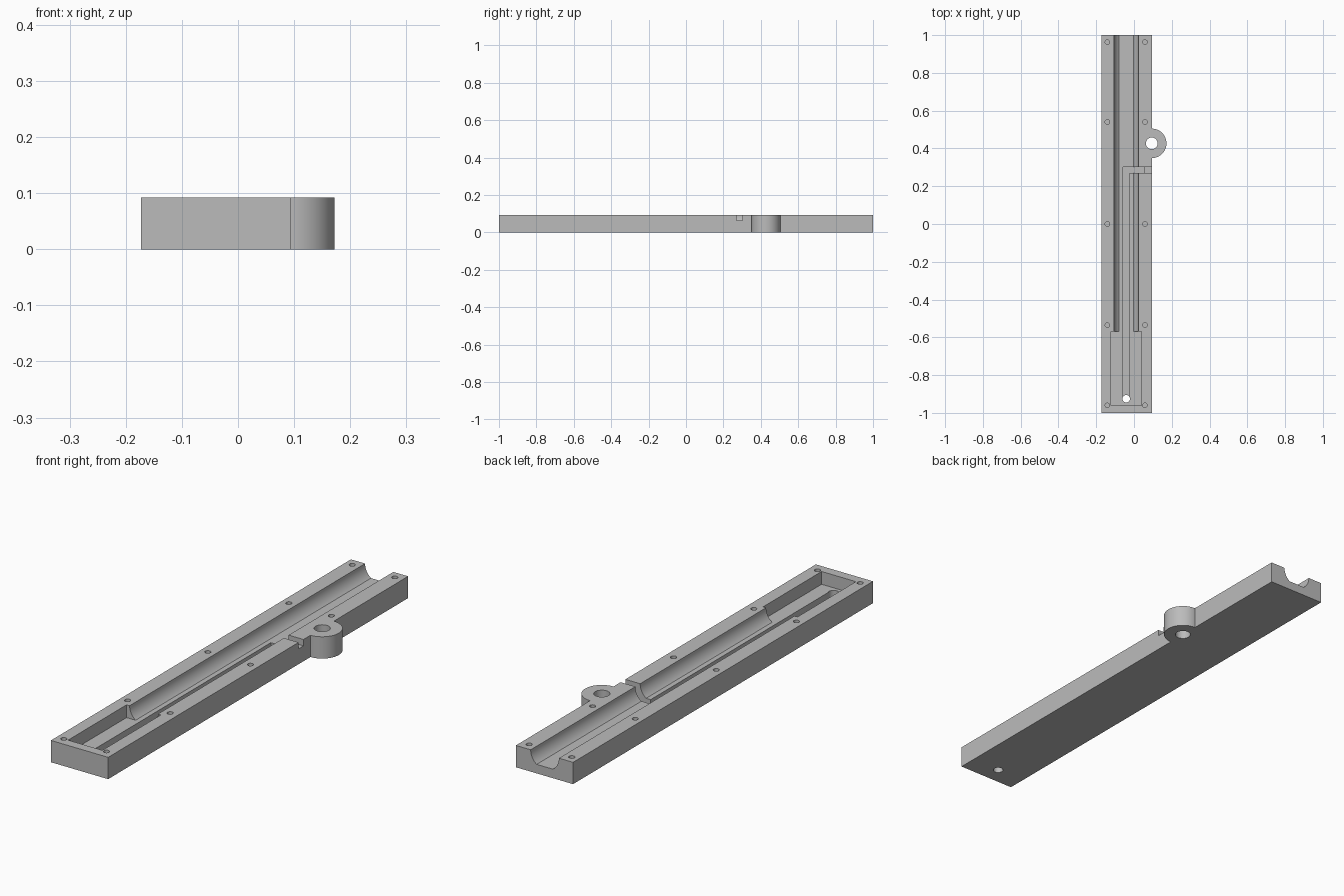
import bpy, bmesh, math
from mathutils import Vector

cube = bpy.data.objects.get("Cube")
if cube:
    bpy.data.objects.remove(cube, do_unlink=True)

grey = bpy.data.materials.new("light grey")
grey.use_nodes = True
grey.diffuse_color = (0.5, 0.5, 0.5, 1)
grey.node_tree.nodes["Principled BSDF"].inputs["Base Color"].default_value = (0.5, 0.5, 0.5, 1)

TOP, ABOVE = 0.092, 0.15
LEFT, RIGHT = -0.173, 0.094
MID = -0.041                 # channel centre line
FLOOR, GROOVE = 0.038, 0.011  # channel floor and wire groove floor


def prism(name, points, direction):
    """Extrude a closed outline of 3D points along a direction."""
    bm = bmesh.new()
    face = bm.faces.new([bm.verts.new(p) for p in points])
    new = bmesh.ops.extrude_face_region(bm, geom=[face])["geom"]
    verts = [v for v in new if isinstance(v, bmesh.types.BMVert)]
    bmesh.ops.translate(bm, verts=verts, vec=Vector(direction))
    bmesh.ops.recalc_face_normals(bm, faces=bm.faces)
    mesh = bpy.data.meshes.new(name)
    bm.to_mesh(mesh)
    bm.free()
    mesh.materials.append(grey)
    obj = bpy.data.objects.new(name, mesh)
    bpy.context.collection.objects.link(obj)
    return obj


def box(name, x0, x1, y0, y1, z0, z1):
    outline = [(x0, y0, z0), (x1, y0, z0), (x1, y1, z0), (x0, y1, z0)]
    return prism(name, outline, (0, 0, z1 - z0))


def cylinder(name, x, y, r, z0, z1, sides=32):
    angles = [2 * math.pi * i / sides for i in range(sides)]
    ring = [(x + r * math.cos(a), y + r * math.sin(a), z0) for a in angles]
    return prism(name, ring, (0, 0, z1 - z0))


def combine(target, tool, operation="DIFFERENCE"):
    mod = target.modifiers.new(tool.name, "BOOLEAN")
    mod.operation, mod.solver, mod.object = operation, "EXACT", tool
    bpy.ops.object.select_all(action="DESELECT")
    bpy.context.view_layer.objects.active = target
    target.select_set(True)
    bpy.ops.object.modifier_apply(modifier=mod.name)
    bpy.data.objects.remove(tool, do_unlink=True)


# Long bar with a round mounting lug on its side
body = box("channel_housing", LEFT, RIGHT, -1, 1, 0, TOP)
combine(body, cylinder("lug", RIGHT, 0.427, 0.078, 0, TOP, 64), "UNION")
combine(body, cylinder("lug_hole", RIGHT, 0.427, 0.031, -0.05, ABOVE, 48))

# Half-round channel with a flat floor, open at the back
radius = 0.066
flat = math.asin((TOP - FLOOR) / radius)
arc = [math.pi + flat * i / 12 for i in range(13)]
arc += [2 * math.pi - flat + flat * i / 12 for i in range(13)]
profile = [(MID + radius * math.cos(a), -0.6, TOP + radius * math.sin(a)) for a in arc]
profile += [(MID + radius, -0.6, ABOVE), (MID - radius, -0.6, ABOVE)]
combine(body, prism("channel", profile, (0, 1.7, 0)))

# Rectangular pocket at the front
combine(body, box("pocket", MID - 0.08, MID + 0.08, -0.96, -0.57, FLOOR, ABOVE))

# Wire groove along the floor, turning out through the side wall
combine(body, box("long_groove", MID - 0.017, MID + 0.017, -0.92, 0.302, GROOVE, ABOVE))
combine(body, box("cross_groove", MID - 0.01, 0.053, 0.27, 0.302, GROOVE, ABOVE))
combine(body, box("groove_exit", 0.04, 0.2, 0.27, 0.302, 0.065, ABOVE))
combine(body, cylinder("wire_hole", MID, -0.925, 0.02, -0.05, ABOVE))

# Blind screw holes in both rims
for x in (-0.141, 0.058):
    for y in (-0.96, -0.535, 0, 0.54, 0.963):
        combine(body, cylinder("screw_hole", x, y, 0.012, 0.03, ABOVE, 24))

bpy.ops.object.shade_smooth_by_angle(angle=math.radians(30))
